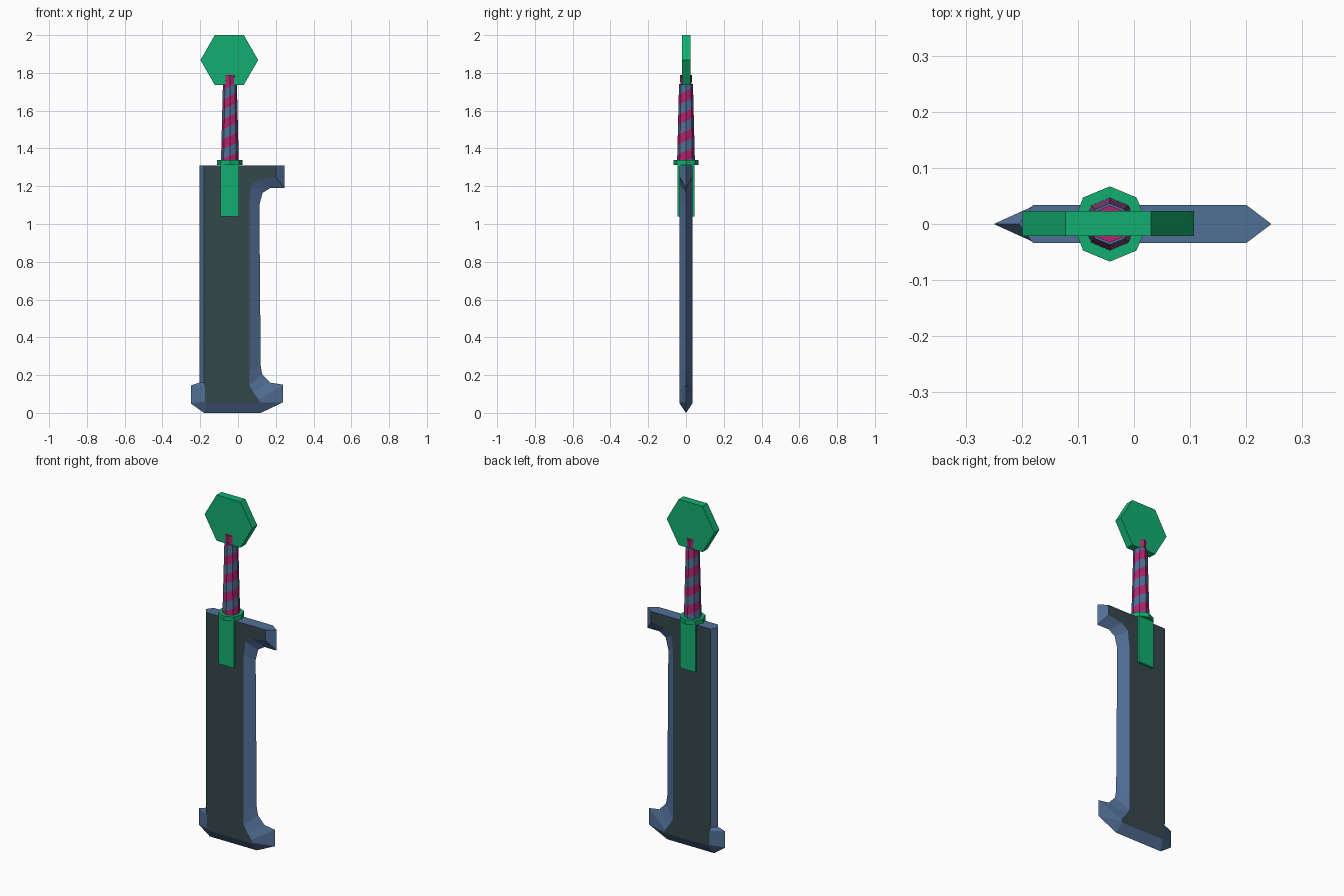
import bpy, bmesh, math

if "Cube" in bpy.data.objects:
    bpy.data.objects.remove(bpy.data.objects["Cube"])


def material(name, rgb):
    m = bpy.data.materials.new(name)
    m.diffuse_color = (*rgb, 1)
    m.use_nodes = True
    m.node_tree.nodes["Principled BSDF"].inputs["Base Color"].default_value = m.diffuse_color
    return m


STEEL = material("blue steel", (0.085, 0.16, 0.31))
DARK = material("dark slate", (0.036, 0.063, 0.070))
GREEN = material("emerald green", (0.006, 0.43, 0.16))
WRAP = material("magenta wrap", (0.44, 0.018, 0.16))
CX = -0.043  # handle axis


def finish(bm, name, mats):
    bmesh.ops.remove_doubles(bm, verts=bm.verts, dist=0.0002)
    bmesh.ops.recalc_face_normals(bm, faces=bm.faces)
    me = bpy.data.meshes.new(name)
    bm.to_mesh(me)
    bm.free()
    for m in mats:
        me.materials.append(m)
    ob = bpy.data.objects.new(name, me)
    bpy.context.collection.objects.link(ob)
    return ob


def prism(name, n, r, depth, loc, mat, rot=(0, 0, 0), r2=None):
    bpy.ops.mesh.primitive_cone_add(vertices=n, radius1=r, radius2=r2 or r,
                                    depth=depth, location=loc, rotation=rot)
    ob = bpy.context.object
    ob.name = name
    ob.data.materials.append(mat)
    return ob


# Blade: (edge x, edge z, flat x, flat z) going from top left round to top right
T = 0.034
profile = [
    (-.205, 1.31, -.18, 1.31), (-.205, .16, -.18, .16), (-.25, .145, -.175, .14),
    (-.25, .05, -.175, .06), (-.18, .0, -.165, .052), (.12, .0, .11, .05),
    (.237, .055, .115, .055), (.237, .15, .11, .07), (.17, .16, .08, .11),
    (.128, .205, .06, .145), (.12, .25, .06, .22), (.113, 1.10, .06, 1.12),
    (.13, 1.165, .07, 1.205), (.17, 1.19, .11, 1.235), (.245, 1.19, .20, 1.25),
    (.245, 1.31, .20, 1.31)]
bm = bmesh.new()
edge = [bm.verts.new((p[0], 0, p[1])) for p in profile]
sides = [[bm.verts.new((p[2], y, p[3])) for p in profile] for y in (-T, T)]
for flat in sides:
    bm.faces.new(flat).material_index = 1
    for i in range(len(profile) - 1):
        bm.faces.new((edge[i], edge[i + 1], flat[i + 1], flat[i]))
f, b = sides
bm.faces.new((f[0], edge[0], b[0], b[-1], edge[-1], f[-1]))
finish(bm, "blade", [STEEL, DARK])

# Socket plate clamping the blade
bpy.ops.mesh.primitive_cube_add(size=1, location=(CX, 0, 1.18))
plate = bpy.context.object
plate.name = "blade_socket"
plate.scale = (0.097, 0.092, 0.28)
plate.data.materials.append(GREEN)

# Guard collar
prism("guard_collar", 8, 0.067, 0.025, (CX, 0, 1.325), GREEN)

# Tapered grip cut into a two-colour spiral
N, Z0, Z1, H = 8, 1.335, 1.74, 0.0525
bm = bmesh.new()


def grip_point(j, z):
    z = min(max(z, Z0), Z1)
    r = 0.047 + (0.037 - 0.047) * (z - Z0) / (Z1 - Z0)
    a = 2 * math.pi * j / N
    return (round(CX + r * math.cos(a), 6), round(r * math.sin(a), 6), round(z, 6))


for j in range(N):
    lo, hi = 2 * H * j / N, 2 * H * (j + 1) / N
    for row in range(-2, 9):
        z = Z0 + row * H
        pts = [grip_point(j, z + lo), grip_point(j + 1, z + hi),
               grip_point(j + 1, z + hi + H), grip_point(j, z + lo + H)]
        pts = list(dict.fromkeys(pts))
        if len(pts) > 2:
            face = bm.faces.new([bm.verts.new(p) for p in pts])
            face.material_index = row % 2
for z in (Z0, Z1):
    cap = bm.faces.new([bm.verts.new(grip_point(j, z)) for j in range(N)])
    cap.material_index = 1
finish(bm, "wrapped_grip", [WRAP, STEEL])

# Cap joining grip and pommel
prism("grip_cap", 8, 0.029, 0.06, (CX, 0, 1.76), WRAP, r2=0.033)

# Hexagonal pommel, points to left and right
prism("pommel", 6, 0.153, 0.045, (-0.046, 0.001, 1.868), GREEN,
      rot=(math.pi / 2, math.pi / 6, 0))
pommel = bpy.context.object
# turn the hexagon so its flats face up and down
zs = [(pommel.matrix_basis @ v.co).z for v in pommel.data.vertices]
if max(zs) > 2.005:
    pommel.rotation_euler = (math.pi / 2, 0, 0)
    zs = [(pommel.matrix_basis @ v.co).z for v in pommel.data.vertices]
    if max(zs) > 2.005:
        pommel.rotation_euler = (math.pi / 2, math.pi / 6, 0)
